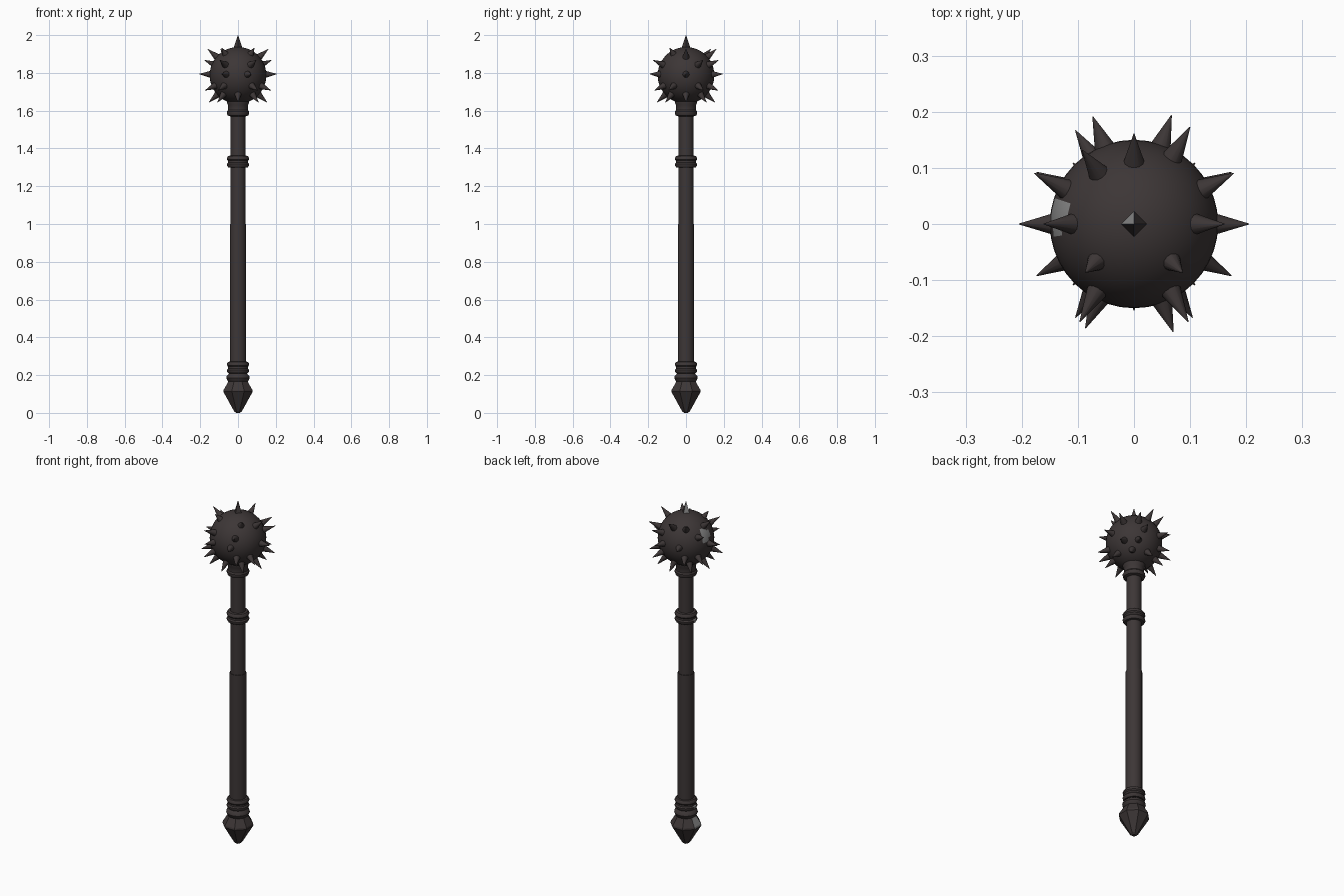
import bpy, bmesh, math
from mathutils import Vector

if "Cube" in bpy.data.objects:
    bpy.data.objects.remove(bpy.data.objects["Cube"])


def make_material(name, rgb):
    m = bpy.data.materials.new(name)
    m.diffuse_color = (*rgb, 1)
    m.use_nodes = True
    m.node_tree.nodes["Principled BSDF"].inputs["Base Color"].default_value = m.diffuse_color
    return m


IRON = make_material("dark iron", (0.046, 0.037, 0.037))
WORN = make_material("worn steel", (0.25, 0.25, 0.25))


def finish(name, bm, smooth=True, angle=35):
    bmesh.ops.recalc_face_normals(bm, faces=bm.faces)
    me = bpy.data.meshes.new(name)
    bm.to_mesh(me)
    bm.free()
    ob = bpy.data.objects.new(name, me)
    bpy.context.collection.objects.link(ob)
    me.materials.append(IRON)
    me.materials.append(WORN)
    if smooth:
        bpy.ops.object.select_all(action='DESELECT')
        ob.select_set(True)
        bpy.context.view_layer.objects.active = ob
        bpy.ops.object.shade_smooth_by_angle(angle=math.radians(angle))
    return ob


def lathe(name, profile, sides, smooth=True, angle=35):
    """Closed solid of revolution from (radius, height) points."""
    bm = bmesh.new()
    rings = []
    for r, z in profile:
        rings.append([bm.verts.new((r * math.cos(a), r * math.sin(a), z))
                      for a in (2 * math.pi * (i + 0.5) / sides for i in range(sides))])
    for lo, hi in zip(rings, rings[1:]):
        for i in range(sides):
            j = (i + 1) % sides
            bm.faces.new((lo[i], lo[j], hi[j], hi[i]))
    bm.faces.new(rings[0][::-1])
    bm.faces.new(rings[-1])
    return finish(name, bm, smooth, angle)


def paint(ob, rule):
    for p in ob.data.polygons:
        if rule(p):
            p.material_index = 1


def faces_left(p, spread):
    return p.normal.x < 0 and abs(math.atan2(p.normal.y, -p.normal.x)) < spread


# Shaft: slightly thicker grip below a slimmer neck
lathe("grip", [(0.044, 0.19), (0.044, 1.0)], 16)
lathe("neck", [(0.041, 0.99), (0.041, 1.66)], 16)


# Double-bulged collars
def collar(name, z):
    return lathe(name, [(0.042, z - 0.032), (0.053, z - 0.03), (0.060, z - 0.02),
                        (0.060, z - 0.012), (0.054, z - 0.005), (0.054, z + 0.005),
                        (0.060, z + 0.012), (0.060, z + 0.02), (0.053, z + 0.03),
                        (0.042, z + 0.032)], 16)


upper_collar = collar("upper_collar", 1.33)
lower_collar = collar("lower_collar", 0.24)
for c in (upper_collar, lower_collar):
    mid = 1.33 if c is upper_collar else 0.24
    paint(c, lambda p: faces_left(p, 0.35) and -0.02 < p.center.z - mid < -0.004)

# Socket under the head
lathe("head_socket", [(0.042, 1.57), (0.056, 1.575), (0.060, 1.585), (0.060, 1.595),
                      (0.054, 1.603), (0.054, 1.63), (0.060, 1.64), (0.060, 1.66)], 16)

# Pommel ring and faceted pommel
lathe("pommel_ring", [(0.045, 0.16), (0.056, 0.168), (0.063, 0.185), (0.060, 0.197),
                      (0.045, 0.21)], 16)
pommel = lathe("pommel", [(0.010, 0.0), (0.022, 0.008), (0.084, 0.112), (0.082, 0.122),
                          (0.054, 0.168)], 8, smooth=False)
paint(pommel, lambda p: faces_left(p, 0.3) and p.center.z > 0.1)

# Spherical head with a worn patch
CENTER = Vector((0, 0, 1.787))
RADIUS = 0.15
bm = bmesh.new()
bmesh.ops.create_uvsphere(bm, u_segments=40, v_segments=24, radius=RADIUS)
bmesh.ops.translate(bm, verts=bm.verts, vec=CENTER)
head = finish("head", bm)
patch = Vector((-0.92, 0.12, 0.36)).normalized()
paint(head, lambda p: (p.center - CENTER).normalized().dot(patch) > math.cos(0.24))


# Spikes: elevation, tip distance, azimuths
def spike(name, az, el, tip, sides=12, base=0.021, smooth=True):
    a, e = math.radians(az), math.radians(el)
    d = Vector((math.cos(a) * math.cos(e), math.sin(a) * math.cos(e), math.sin(e)))
    start = RADIUS - 0.012
    bm = bmesh.new()
    bmesh.ops.create_cone(bm, cap_ends=True, segments=sides, radius1=base, radius2=0.0008,
                          depth=tip - start)
    bmesh.ops.translate(bm, verts=bm.verts, vec=(0, 0, (tip + start) / 2))
    if el < 90:
        bmesh.ops.transform(bm, verts=bm.verts,
                            matrix=d.to_track_quat('Z', 'Y').to_matrix().to_4x4())
    bmesh.ops.translate(bm, verts=bm.verts, vec=CENTER)
    return finish(name, bm, smooth, 50)


RINGS = [
    (50, 0.19, (-45, -135)),
    (41, 0.213, (0, 90, 125, 180)),
    (22, 0.215, (27, 60, 153, -61, -119)),
    (2, 0.205, (0, 71, 111, 180, -70, -115)),
    (-22, 0.212, (-28, -152, 28, 152, 60, 122, -58, -122)),
    (-43, 0.21, (0, 45, 90, 135, 180, -45, -90, -135)),
]
for r, (el, tip, azimuths) in enumerate(RINGS):
    for i, az in enumerate(azimuths):
        spike(f"spike_{r}_{i}", az, el, tip)

# Four-sided crown spike with one worn face
crown = spike("crown_spike", 0, 90, 2.0 - CENTER.z, sides=4, base=0.026, smooth=False)
paint(crown, lambda p: p.normal.x < -0.3 and p.normal.y > 0.3)
